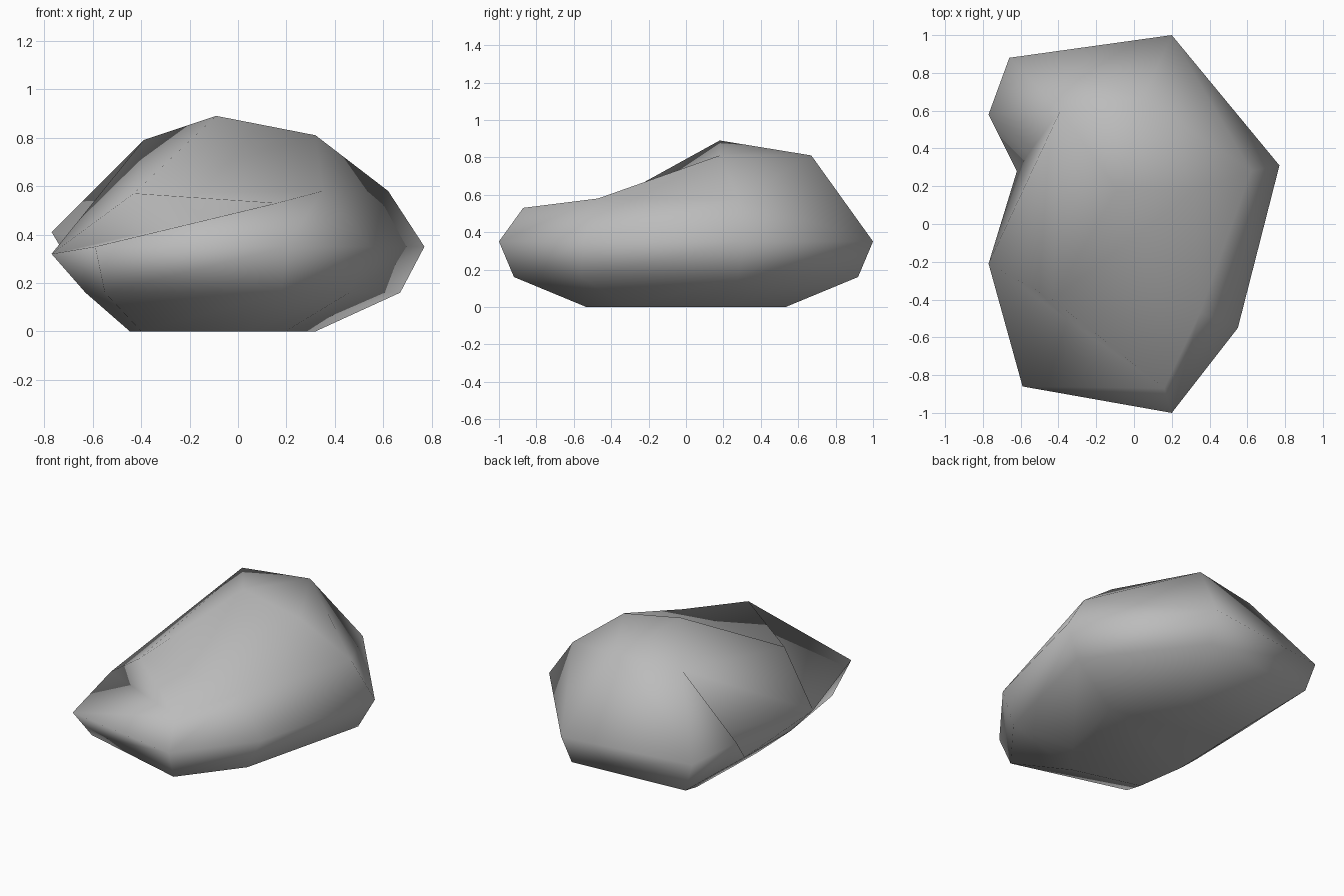
import bpy, bmesh

cube = bpy.data.objects.get("Cube")
if cube:
    bpy.data.objects.remove(cube, do_unlink=True)

# Stone colour
stone = bpy.data.materials.new("stone_grey")
stone.use_nodes = True
grey = (0.5, 0.5, 0.5, 1)
stone.diffuse_color = grey
bsdf = stone.node_tree.nodes["Principled BSDF"]
bsdf.inputs["Base Color"].default_value = grey
bsdf.inputs["Roughness"].default_value = 0.9

# Widest outline of the boulder, clockwise from the back; G is the notch
rim = dict(
    A=(0.20, 1.0, 0.35), B=(0.77, 0.31, 0.35), C=(0.55, -0.55, 0.35),
    D=(0.20, -1.0, 0.35), E=(-0.59, -0.86, 0.35), F=(-0.77, -0.21, 0.32),
    G=(-0.54, 0.40, 0.34), H=(-0.77, 0.58, 0.41), I=(-0.66, 0.88, 0.35))
# Peaks and corners of the crown
crown = dict(
    P=(-0.09, 0.18, 0.89), Q=(0.32, 0.18, 0.81), R=(0.05, 0.67, 0.81),
    S=(-0.39, 0.60, 0.79), T=(0.62, 0.28, 0.58), U=(0.35, -0.47, 0.58),
    V=(0.16, -0.87, 0.53), X=(-0.43, -0.40, 0.57))
crown_faces = ("EFV FXV FXS XPS FSG GSH HSI ISR IRA RSP RPQ RQT RTA "
               "ATB TQU TUC TCB UQX QPX UXV UVD DCU DVE")
# Outline of the undercut, matching the rim corner by corner
undercut = [(0.18, 0.92), (0.67, 0.28), (0.46, -0.56), (0.18, -0.92),
            (-0.55, -0.72), (-0.63, -0.18), (-0.62, 0.28), (-0.61, 0.53),
            (-0.60, 0.86)]

bm = bmesh.new()
verts = {name: bm.verts.new(co) for name, co in {**rim, **crown}.items()}
for face in crown_faces.split():
    bm.faces.new([verts[letter] for letter in face])

# Undercut skirt and flat base
top = [verts[name] for name in rim]
middle = [bm.verts.new((x, y, 0.16)) for x, y in undercut]
base = [bm.verts.new((x * 0.59 - 0.075, y * 0.58, 0)) for x, y in undercut]
notch = list(rim).index("G")
for upper, lower in ((top, middle), (middle, base)):
    for i in range(len(upper)):
        j = (i + 1) % len(upper)
        a, b, c, d = upper[i], upper[j], lower[j], lower[i]
        if j == notch:
            bm.faces.new((a, b, c))
            bm.faces.new((a, c, d))
        elif i == notch:
            bm.faces.new((a, b, d))
            bm.faces.new((b, c, d))
        else:
            bm.faces.new((a, b, c, d))
bm.faces.new(base)
bmesh.ops.recalc_face_normals(bm, faces=bm.faces)
for face in bm.faces:
    face.smooth = True

mesh = bpy.data.meshes.new("boulder")
bm.to_mesh(mesh)
bm.free()
mesh.materials.append(stone)
boulder = bpy.data.objects.new("boulder", mesh)
bpy.context.collection.objects.link(boulder)
